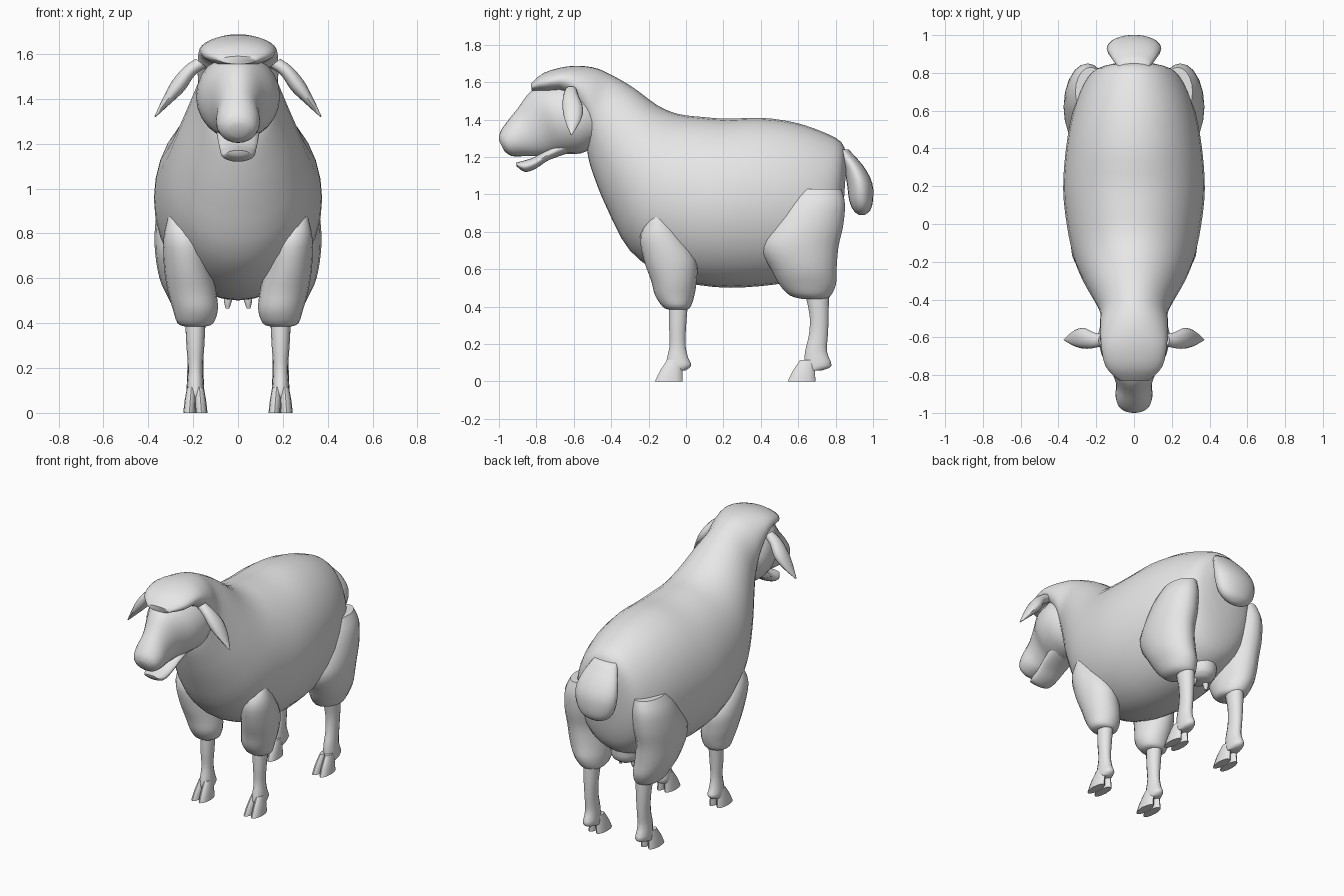
import bpy
import bmesh
from math import cos, sin, tau, radians
from mathutils import Vector

if "Cube" in bpy.data.objects:
    bpy.data.objects.remove(bpy.data.objects["Cube"], do_unlink=True)

# One plain colour for the whole animal
grey = bpy.data.materials.new("pale_grey")
grey.diffuse_color = (0.8, 0.8, 0.8, 1)
grey.use_nodes = True
grey.node_tree.nodes["Principled BSDF"].inputs["Base Color"].default_value = grey.diffuse_color


def smooth_rows(rows, steps):
    """Fill in rows between the given ones with a Catmull-Rom spline."""
    rows = [Vector(row) for row in rows]
    padded = [rows[0]] + rows + [rows[-1]]
    result = []
    for before, start, end, after in zip(padded, padded[1:], padded[2:], padded[3:]):
        for step in range(steps):
            t = step / steps
            result.append(start + (end - before) * (t / 2)
                          + (before * 2 - start * 5 + end * 4 - after) * (t * t / 2)
                          + (start * 3 - before - end * 3 + after) * (t ** 3 / 2))
    return result + [rows[-1]]


def loft(name, rows, ring, sides=20, steps=3, mirror=False):
    """Skin a row of elliptical rings; ring() turns a row into centre and two axes."""
    bm = bmesh.new()
    loops = []
    for row in smooth_rows(rows, steps):
        centre, across, along = ring(row)
        loops.append([bm.verts.new(centre + across * cos(tau * i / sides)
                                   + along * sin(tau * i / sides)) for i in range(sides)])
    for lower, upper in zip(loops, loops[1:]):
        for i in range(sides):
            j = (i + 1) % sides
            bm.faces.new((lower[i], lower[j], upper[j], upper[i]))
    bm.faces.new(loops[0])
    bm.faces.new(loops[-1])
    if mirror:
        copy = bmesh.ops.duplicate(bm, geom=bm.verts[:] + bm.edges[:] + bm.faces[:])
        for item in copy["geom"]:
            if isinstance(item, bmesh.types.BMVert):
                item.co.x = -item.co.x
    bmesh.ops.recalc_face_normals(bm, faces=bm.faces[:])
    mesh = bpy.data.meshes.new(name)
    bm.to_mesh(mesh)
    bm.free()
    mesh.materials.append(grey)
    part = bpy.data.objects.new(name, mesh)
    bpy.context.collection.objects.link(part)
    bpy.ops.object.select_all(action="DESELECT")
    part.select_set(True)
    bpy.context.view_layer.objects.active = part
    bpy.ops.object.shade_smooth_by_angle(angle=radians(50))
    return part


def upright(row):
    """Row: top y, top z, bottom y, bottom z, half width."""
    top, bottom = Vector((0, row[0], row[1])), Vector((0, row[2], row[3]))
    return (top + bottom) / 2, Vector((row[4], 0, 0)), (top - bottom) / 2


def level(row):
    """Row: centre x, y, z, half width, half depth."""
    return Vector(row[:3]), Vector((row[3], 0, 0)), Vector((0, row[4], 0))


def slanted(row):
    """Row: centre x, y, z, half breadth in y, half thickness across the ear."""
    return Vector(row[:3]), Vector((0, row[3], 0)), Vector((0.78, 0, 0.62)) * row[4]


def shifted(rows, y):
    return [(a, b + y, c, d, e) for a, b, c, d, e in rows]


# Woolly body, neck and cap in one skin
loft("wool_body", [
    (-.83, 1.59, -.825, 1.555, .08),
    (-.76, 1.65, -.75, 1.545, .15),
    (-.63, 1.685, -.64, 1.53, .175),
    (-.5, 1.68, -.545, 1.37, .18),
    (-.4, 1.64, -.525, 1.21, .18),
    (-.28, 1.57, -.49, 1.09, .215),
    (-.15, 1.475, -.42, .92, .27),
    (-.04, 1.43, -.3, .7, .32),
    (.08, 1.415, -.1, .56, .355),
    (.22, 1.405, .15, .505, .375),
    (.4, 1.41, .4, .51, .36),
    (.58, 1.385, .6, .545, .325),
    (.73, 1.335, .75, .62, .27),
    (.83, 1.28, .81, .74, .2),
    (.86, 1.2, .84, .9, .09)], upright, sides=32)

# Head with a tapering muzzle
loft("head", [
    (-.45, 1.52, -.5, 1.25, .15),
    (-.58, 1.6, -.56, 1.22, .187),
    (-.73, 1.59, -.65, 1.215, .172),
    (-.83, 1.55, -.72, 1.21, .12),
    (-.9, 1.46, -.79, 1.205, .095),
    (-.96, 1.385, -.86, 1.205, .098),
    (-.995, 1.33, -.93, 1.205, .08),
    (-1, 1.29, -.97, 1.23, .04)], upright, sides=24)

# Lower jaw, a little open
loft("lower_jaw", [
    (-.62, 1.32, -.6, 1.23, .1),
    (-.73, 1.25, -.73, 1.185, .09),
    (-.81, 1.2, -.8, 1.14, .08),
    (-.87, 1.18, -.86, 1.12, .072),
    (-.91, 1.17, -.905, 1.15, .045)], upright)

# Drooping leaf-shaped ears
loft("ears", [
    (.165, -.615, 1.56, .03, .03),
    (.215, -.615, 1.525, .042, .03),
    (.265, -.605, 1.46, .055, .035),
    (.315, -.605, 1.395, .042, .022),
    (.37, -.613, 1.32, .004, .003)], slanted, sides=12, mirror=True)

# Fat tail
loft("tail", [
    (0, .83, 1.24, .08, .04),
    (0, .895, 1.15, .125, .055),
    (0, .928, 1.06, .145, .068),
    (0, .936, .97, .13, .064),
    (0, .94, .915, .09, .045),
    (0, .94, .89, .03, .015)], level)

# Woolly upper legs
loft("front_upper_legs", [
    (.265, -.15, .88, .045, .035),
    (.24, -.135, .78, .092, .11),
    (.225, -.085, .65, .105, .14),
    (.205, -.065, .54, .108, .122),
    (.19, -.06, .46, .1, .105),
    (.19, -.05, .4, .08, .075),
    (.19, -.045, .385, .045, .05)], level, mirror=True)
loft("hind_thighs", [
    (.23, .7, 1.03, .08, .13),
    (.245, .685, .95, .105, .165),
    (.25, .64, .83, .12, .2),
    (.25, .605, .72, .12, .21),
    (.235, .63, .6, .115, .175),
    (.215, .65, .52, .1, .152),
    (.2, .665, .46, .08, .11),
    (.19, .69, .44, .05, .06)], level, mirror=True)

# Bare shins ending in heel pads
loft("front_shins", [
    (.19, -.04, .42, .046, .052),
    (.19, -.045, .3, .04, .047),
    (.19, -.045, .2, .033, .043),
    (.19, -.045, .13, .037, .057),
    (.19, -.04, .085, .04, .07),
    (.19, -.05, .06, .035, .05)], level, sides=14, mirror=True)
loft("hind_shins", [
    (.19, .7, .47, .05, .065),
    (.19, .712, .35, .042, .052),
    (.19, .708, .25, .036, .052),
    (.19, .695, .16, .037, .06),
    (.19, .705, .085, .04, .075),
    (.19, .68, .06, .035, .05)], level, sides=14, mirror=True)

# Cloven hooves, two toes to each foot
for side, spread in (("inner", -1), ("outer", 1)):
    toe = [(.19 + spread * .018, -.06, .115, .019, .04),
           (.19 + spread * .023, -.08, .055, .025, .06),
           (.19 + spread * .027, -.092, 0, .027, .074)]
    loft("front_hooves_" + side, toe, level, sides=12, mirror=True)
    loft("hind_hooves_" + side, shifted(toe, .71), level, sides=12, mirror=True)

# Udder and teats between the thighs
loft("udder", [
    (0, .6, .62, .1, .12),
    (0, .61, .54, .09, .1),
    (0, .61, .505, .05, .06)], level)
loft("teats", [
    (.04, .61, .54, .022, .022),
    (.045, .61, .5, .018, .018),
    (.047, .61, .465, .008, .008)], level, sides=10, mirror=True)
